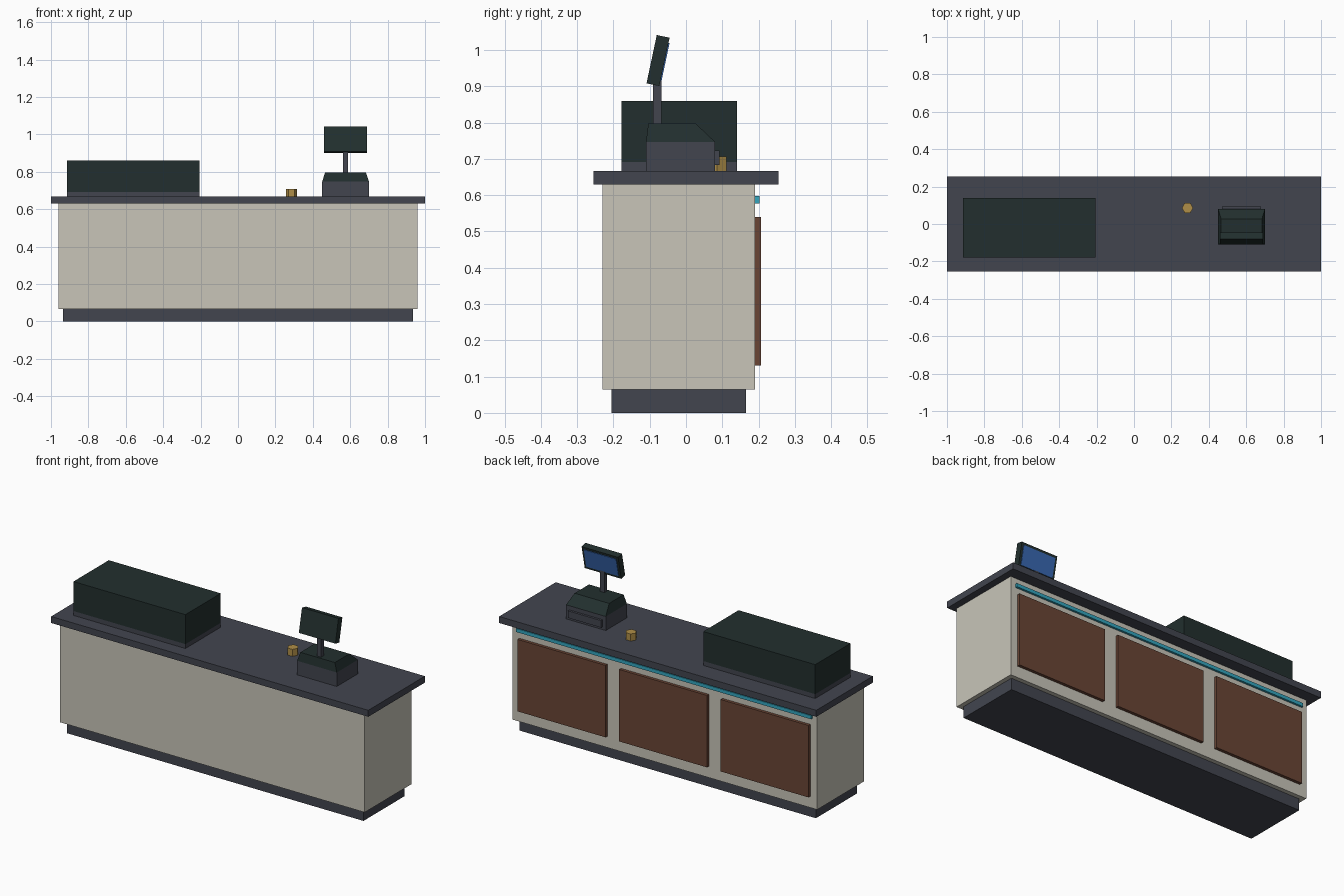
import bpy
import bmesh
from math import radians
from mathutils import Matrix

cube = bpy.data.objects.get("Cube")
if cube:
    bpy.data.objects.remove(cube, do_unlink=True)


def material(name, rgb):
    linear = [((c / 255 + 0.055) / 1.055) ** 2.4 for c in rgb]
    mat = bpy.data.materials.new(name)
    mat.use_nodes = True
    mat.diffuse_color = (*linear, 1)
    mat.node_tree.nodes["Principled BSDF"].inputs["Base Color"].default_value = (*linear, 1)
    return mat


slate = material("slate", (66, 69, 79))
cream = material("cream", (200, 197, 185))
dark_green = material("dark_green", (34, 47, 46))
brown = material("brown", (106, 69, 53))
teal = material("teal", (51, 165, 190))
gold = material("gold", (176, 143, 72))
blue = material("blue", (56, 104, 178))


def finish(name, bm, mat):
    mesh = bpy.data.meshes.new(name)
    bmesh.ops.recalc_face_normals(bm, faces=bm.faces)
    bm.to_mesh(mesh)
    bm.free()
    mesh.materials.append(mat)
    obj = bpy.data.objects.new(name, mesh)
    bpy.context.collection.objects.link(obj)
    return obj


def box(name, mat, x, y, z, top=None):
    """Box from (min, max) spans; top gives other x and y spans for the upper face."""
    bm = bmesh.new()
    bmesh.ops.create_cube(bm, size=1)
    for v in bm.verts:
        sx, sy = top if top and v.co.z > 0 else (x, y)
        v.co = (sx[v.co.x > 0], sy[v.co.y > 0], z[v.co.z > 0])
    return finish(name, bm, mat)


# Counter
box("plinth", slate, (-0.935, 0.935), (-0.205, 0.165), (0, 0.065))
box("counter_body", cream, (-0.96, 0.96), (-0.23, 0.19), (0.065, 0.63))
box("countertop", slate, (-1, 1), (-0.255, 0.255), (0.63, 0.667))

# Panels and accent strip on the back
for i, cx in enumerate((-0.64, 0, 0.64)):
    box(f"back_panel_{i + 1}", brown, (cx - 0.277, cx + 0.277), (0.19, 0.207), (0.13, 0.54))
box("accent_strip", teal, (-0.93, 0.93), (0.19, 0.202), (0.577, 0.597))

# Display case
box("case_base", slate, (-0.913, -0.207), (-0.178, 0.14), (0.667, 0.692))
box("case_box", dark_green, (-0.913, -0.207), (-0.178, 0.14), (0.692, 0.86))

# Cash register
box("register_base", slate, (0.45, 0.7), (-0.11, 0.08), (0.667, 0.747))
box("register_top", dark_green, (0.45, 0.7), (-0.11, 0.08), (0.747, 0.797),
    top=((0.466, 0.684), (-0.104, 0.027)))
box("register_drawer", slate, (0.47, 0.68), (0.08, 0.093), (0.683, 0.723))
box("screen_post", slate, (0.562, 0.588), (-0.091, -0.067), (0.797, 0.92))

# Tilted screen
tilt = Matrix.Translation((0.575, -0.077, 0.971)) @ Matrix.Rotation(radians(-12), 4, "X")
for part in (box("screen_body", dark_green, (-0.115, 0.115), (-0.018, 0.018), (-0.068, 0.068)),
             box("screen_glass", blue, (-0.102, 0.102), (0.018, 0.021), (-0.054, 0.054))):
    part.matrix_world = tilt

# Six-sided service bell
bm = bmesh.new()
bmesh.ops.create_cone(bm, cap_ends=True, segments=6, radius1=0.03, radius2=0.03, depth=0.04,
                      matrix=Matrix.Translation((0.286, 0.086, 0.687)) @ Matrix.Rotation(radians(30), 4, "Z"))
# Keep the corners pointing along x
if max(v.co.x for v in bm.verts) < 0.313:
    bmesh.ops.rotate(bm, verts=bm.verts, cent=(0.286, 0.086, 0.687),
                     matrix=Matrix.Rotation(radians(30), 3, "Z"))
finish("service_bell", bm, gold)
